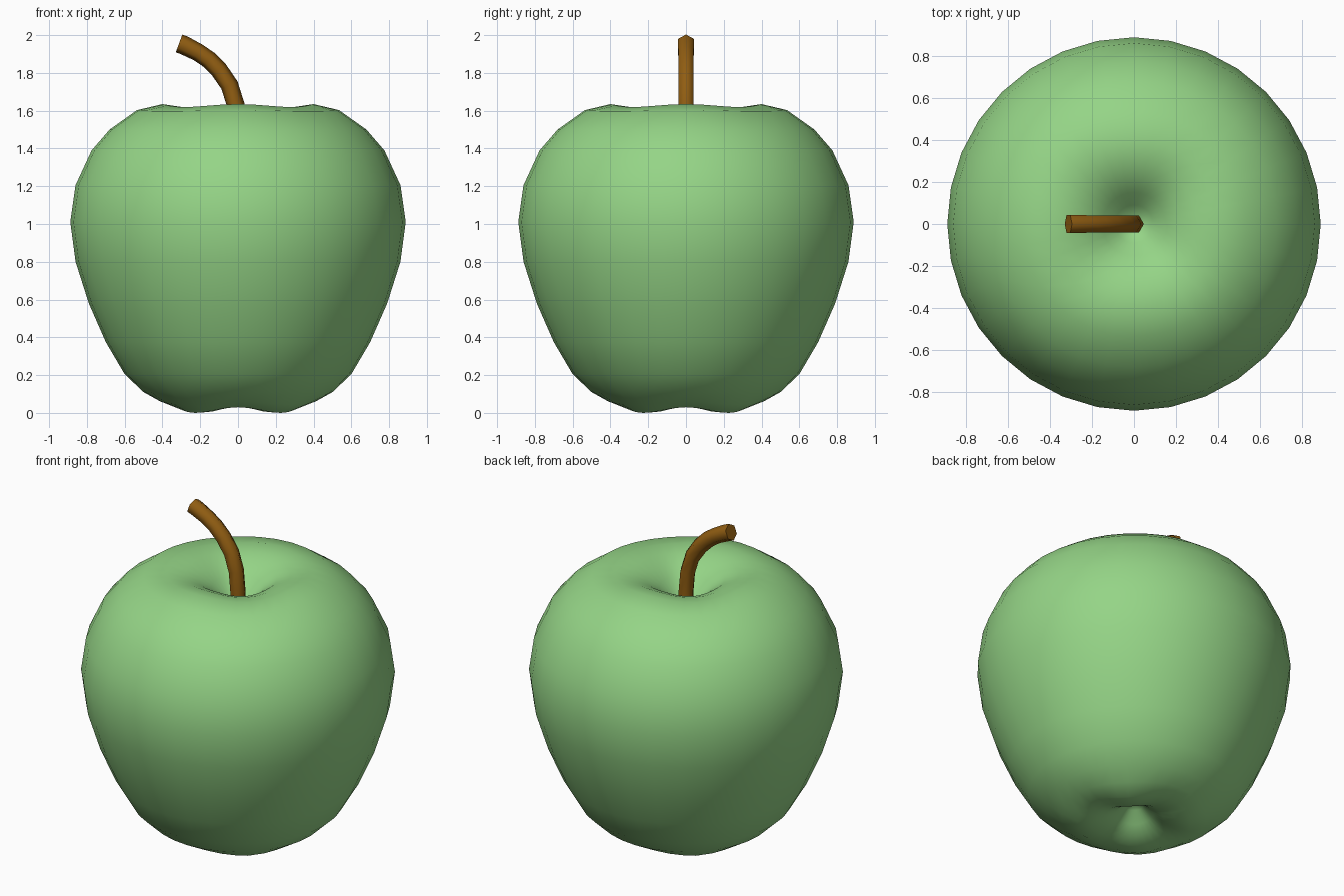
import bpy, bmesh, math
from mathutils import Vector

if "Cube" in bpy.data.objects:
    bpy.data.objects.remove(bpy.data.objects["Cube"])

TAU = 2 * math.pi


def make_object(name, rings, start, end, color):
    """Skin a list of vertex rings, closing both ends with a fan."""
    bm = bmesh.new()
    loops = [[bm.verts.new(p) for p in ring] for ring in rings]
    n = len(loops[0])
    for a, b in zip(loops, loops[1:]):
        for i in range(n):
            j = (i + 1) % n
            bm.faces.new((a[i], a[j], b[j], b[i]))
    for loop, tip in ((loops[0], start), (loops[-1], end)):
        v = bm.verts.new(tip)
        for i in range(n):
            bm.faces.new((v, loop[i], loop[(i + 1) % n]))
    bmesh.ops.recalc_face_normals(bm, faces=bm.faces[:])
    mesh = bpy.data.meshes.new(name)
    bm.to_mesh(mesh)
    bm.free()
    obj = bpy.data.objects.new(name, mesh)
    bpy.context.collection.objects.link(obj)
    mat = bpy.data.materials.new(name + "_color")
    mat.diffuse_color = (*color, 1)
    mat.use_nodes = True
    mat.node_tree.nodes["Principled BSDF"].inputs["Base Color"].default_value = mat.diffuse_color
    mesh.materials.append(mat)
    for p in mesh.polygons:
        p.use_smooth = True
    return obj


# Apple body: (radius, height, four-fold waviness), bottom dimple to top dimple
profile = [
    (0.05, 0.125, 0), (0.11, 0.07, 0.004), (0.17, 0.035, 0.01),
    (0.24, 0.018, 0.014), (0.32, 0.015, 0.015), (0.41, 0.052, 0.008),
    (0.50, 0.11, 0), (0.60, 0.205, 0), (0.70, 0.375, 0), (0.79, 0.58, 0),
    (0.86, 0.80, 0), (0.888, 1.01, 0), (0.86, 1.206, 0), (0.775, 1.39, 0),
    (0.68, 1.50, 0), (0.535, 1.60, 0.003), (0.40, 1.627, 0.008),
    (0.30, 1.612, 0.008), (0.22, 1.58, 0.006), (0.15, 1.53, 0.004),
    (0.09, 1.47, 0), (0.04, 1.43, 0),
]
SEG = 32
body = [[(r * math.cos(TAU * i / SEG), r * math.sin(TAU * i / SEG),
          z + w * math.cos(4 * TAU * i / SEG)) for i in range(SEG)]
        for r, z, w in profile]
make_object("apple_body", body, (0, 0, 0.15), (0, 0, 1.42), (0.30, 0.66, 0.24))

# Stem: six-sided tube swept along a bending path, slightly flared at the tip
path = [(0, 1.36), (0, 1.50), (-0.012, 1.63), (-0.045, 1.735), (-0.10, 1.815),
        (-0.155, 1.87), (-0.21, 1.908), (-0.285, 1.946), (-0.312, 1.956)]
pts = [Vector((x, 0, z)) for x, z in path]
rings = []
for k, p in enumerate(pts):
    t = (pts[min(k + 1, len(pts) - 1)] - pts[max(k - 1, 0)]).normalized()
    side = Vector((t.z, 0, -t.x))
    r = 0.05 if k >= len(pts) - 2 else 0.047
    rings.append([p + r * (side * math.cos(TAU * i / 6)
                           + Vector((0, 1, 0)) * math.sin(TAU * i / 6))
                  for i in range(6)])
stem = make_object("stem", rings, pts[0], pts[-1], (0.28, 0.11, 0.006))
bpy.context.view_layer.objects.active = stem
stem.select_set(True)
bpy.ops.object.shade_smooth_by_angle(angle=math.radians(65))
